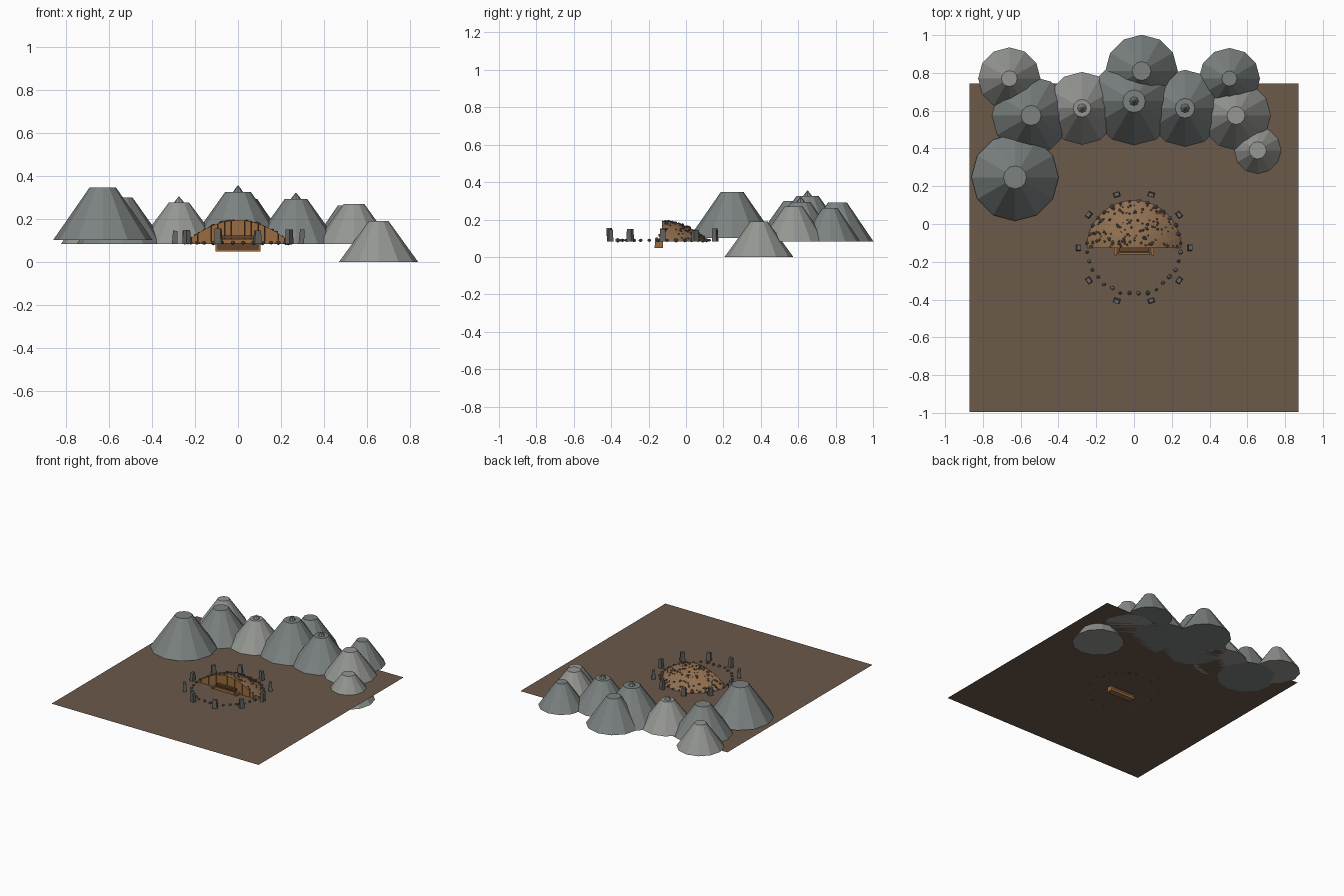
import bpy, bmesh, math, random
from mathutils import Matrix, Vector

if "Cube" in bpy.data.objects:
    bpy.data.objects.remove(bpy.data.objects["Cube"])

random.seed(4)
G = 0.083          # ground level
CY = -0.125        # centre of the stone circle


def mat(name, r, g, b):
    m = bpy.data.materials.new(name)
    m.diffuse_color = (r, g, b, 1)
    m.use_nodes = True
    m.node_tree.nodes["Principled BSDF"].inputs["Base Color"].default_value = m.diffuse_color
    return m


EARTH = mat("earth", 0.15, 0.10, 0.07)
ROCK = mat("dark_rock", 0.20, 0.225, 0.22)
PALE = mat("pale_rock", 0.30, 0.31, 0.29)
STONE = mat("stone", 0.13, 0.13, 0.125)
TURF = mat("mound_earth", 0.28, 0.16, 0.08)
PEBBLE = mat("pebble", 0.14, 0.10, 0.075)
WOOD = mat("wood", 0.33, 0.15, 0.05)
DARK = mat("dark_wood", 0.13, 0.06, 0.025)


def finish(name, bm, m):
    me = bpy.data.meshes.new(name)
    bm.to_mesh(me)
    bm.free()
    me.materials.append(m)
    ob = bpy.data.objects.new(name, me)
    bpy.context.collection.objects.link(ob)
    return ob


def cone(bm, x, y, z0, z1, r0, r1, n=12):
    bmesh.ops.create_cone(bm, cap_ends=True, segments=n, radius1=r0, radius2=r1,
                          depth=z1 - z0, matrix=Matrix.Translation((x, y, (z0 + z1) / 2)))


def box(name, x0, x1, y0, y1, z0, z1, m):
    bm = bmesh.new()
    bmesh.ops.create_cube(bm, size=1, matrix=Matrix.Translation(
        ((x0 + x1) / 2, (y0 + y1) / 2, (z0 + z1) / 2)) @ Matrix.Diagonal((x1 - x0, y1 - y0, z1 - z0, 1)))
    return finish(name, bm, m)


def pebble(bm, p, r):
    s = Matrix.Diagonal((r * random.uniform(.8, 1.2), r * random.uniform(.8, 1.2), r * random.uniform(.7, 1), 1))
    bmesh.ops.create_icosphere(bm, subdivisions=1, radius=1, matrix=Matrix.Translation(p)
                               @ Matrix.Rotation(random.uniform(0, 6.28), 4, 'Z') @ s)


# Ground sheet
bm = bmesh.new()
bmesh.ops.create_grid(bm, x_segments=1, y_segments=1, size=0.87, matrix=Matrix.Translation((0, -0.125, G)))
finish("ground", bm, EARTH)

# Mountains: x, y, base z, top z, base radius, top radius, little summit height, material
for i, (x, y, z0, z1, r0, r1, tip, m) in enumerate([
        (-0.66, 0.77, G, 0.262, 0.165, 0.042, 0, PALE),
        (-0.545, 0.575, G, 0.30, 0.207, 0.053, 0, ROCK),
        (-0.275, 0.613, G, 0.276, 0.192, 0.047, 0.027, PALE),
        (0, 0.65, G, 0.325, 0.232, 0.06, 0.03, ROCK),
        (0.27, 0.613, G, 0.293, 0.203, 0.052, 0.028, ROCK),
        (0.54, 0.575, G, 0.27, 0.183, 0.048, 0, PALE),
        (0.505, 0.77, G, 0.262, 0.162, 0.04, 0, ROCK),
        (0.04, 0.81, G, 0.292, 0.192, 0.05, 0, ROCK),
        (-0.63, 0.247, 0.102, 0.347, 0.231, 0.061, 0, ROCK),
        (0.655, 0.39, 0, 0.19, 0.184, 0.046, 0, PALE)]):
    bm = bmesh.new()
    cone(bm, x, y, z0, z1, r0, r1)
    if tip:
        cone(bm, x, y, z1, z1 + tip, 0.024, 0.002, 8)
    finish(f"mountain_{i + 1}", bm, m)

# Half mound, built as rings with a flat front
R, H = 0.25, 0.11


def mound_point(t, a, lift=0.0):
    return Vector((R * t * math.cos(a), CY + R * t * math.sin(a), G + H * (1 - t * t) + lift))


bm = bmesh.new()
N, K = 16, 8
rings = [[bm.verts.new(mound_point(k / K, math.pi * j / N)) for j in range(N + 1)] for k in range(1, K + 1)]
top = bm.verts.new(mound_point(0, 0))
for j in range(N):
    bm.faces.new((top, rings[0][j], rings[0][j + 1]))
    for k in range(K - 1):
        bm.faces.new((rings[k][j], rings[k + 1][j], rings[k + 1][j + 1], rings[k][j + 1]))
finish("mound", bm, TURF)

# Plank front of the mound
bm = bmesh.new()
P = 16
for i in range(P):
    xa = -R + 2 * R * i / P + 0.001
    xb = -R + 2 * R * (i + 1) / P - 0.001
    def hz(x): return G + H * max(0, 1 - (x / R) ** 2) + 0.001
    front = [bm.verts.new((x, CY - 0.003, z)) for x, z in ((xa, G), (xb, G), (xb, hz(xb)), (xa, hz(xa)))]
    f = bm.faces.new(front)
    ext = bmesh.ops.extrude_face_region(bm, geom=[f])
    bmesh.ops.translate(bm, vec=(0, 0.006, 0), verts=[v for v in ext["geom"] if isinstance(v, bmesh.types.BMVert)])
bmesh.ops.recalc_face_normals(bm, faces=bm.faces)
finish("front_planks", bm, WOOD)

# Pebbles on the mound
bm = bmesh.new()
for i in range(130):
    t, a = math.sqrt(random.uniform(0.01, 0.97)), random.uniform(0.03, math.pi - 0.03)
    pebble(bm, mound_point(t, a, 0.001), random.uniform(0.004, 0.009))
finish("mound_pebbles", bm, PEBBLE)

# Sunken wooden entrance: sill, frame and beams
box("sill", -0.105, 0.105, -0.168, -0.122, 0.047, 0.06, WOOD)
for s in (-1, 1):
    a, b = sorted((s * 0.093, s * 0.105))
    box("side_post", a, b, -0.166, -0.124, 0.06, 0.098, WOOD)
box("lower_step", -0.093, 0.093, -0.155, -0.124, 0.06, 0.095, DARK)
box("front_beam", -0.085, 0.085, -0.162, -0.150, 0.085, 0.105, WOOD)
box("lintel", -0.08, 0.08, -0.146, -0.126, 0.108, 0.122, DARK)

# Ring of small stones
bm = bmesh.new()
for i in range(32):
    a = 2 * math.pi * (i + 0.5) / 32
    r = 0.247 + random.uniform(-0.006, 0.006)
    pebble(bm, (r * math.cos(a), CY + r * math.sin(a), G + 0.006), random.uniform(0.009, 0.014))
finish("stone_ring", bm, STONE)

# Ten tapered standing stones
for i in range(10):
    a = math.radians(36 * i)
    h = random.uniform(0.056, 0.072)
    bm = bmesh.new()
    bmesh.ops.create_cube(bm, size=1)
    for v in bm.verts:
        k = 0.8 if v.co.z > 0 else 1
        v.co = Vector((v.co.x * 0.026 * k, v.co.y * 0.034 * k, (v.co.z + 0.5) * h))
    bmesh.ops.transform(bm, verts=bm.verts, matrix=Matrix.Translation(
        (0.295 * math.cos(a), CY + 0.295 * math.sin(a), G)) @ Matrix.Rotation(a, 4, 'Z')
        @ Matrix.Rotation(random.uniform(-0.08, 0.08), 4, 'Y'))
    finish(f"standing_stone_{i + 1}", bm, STONE)
